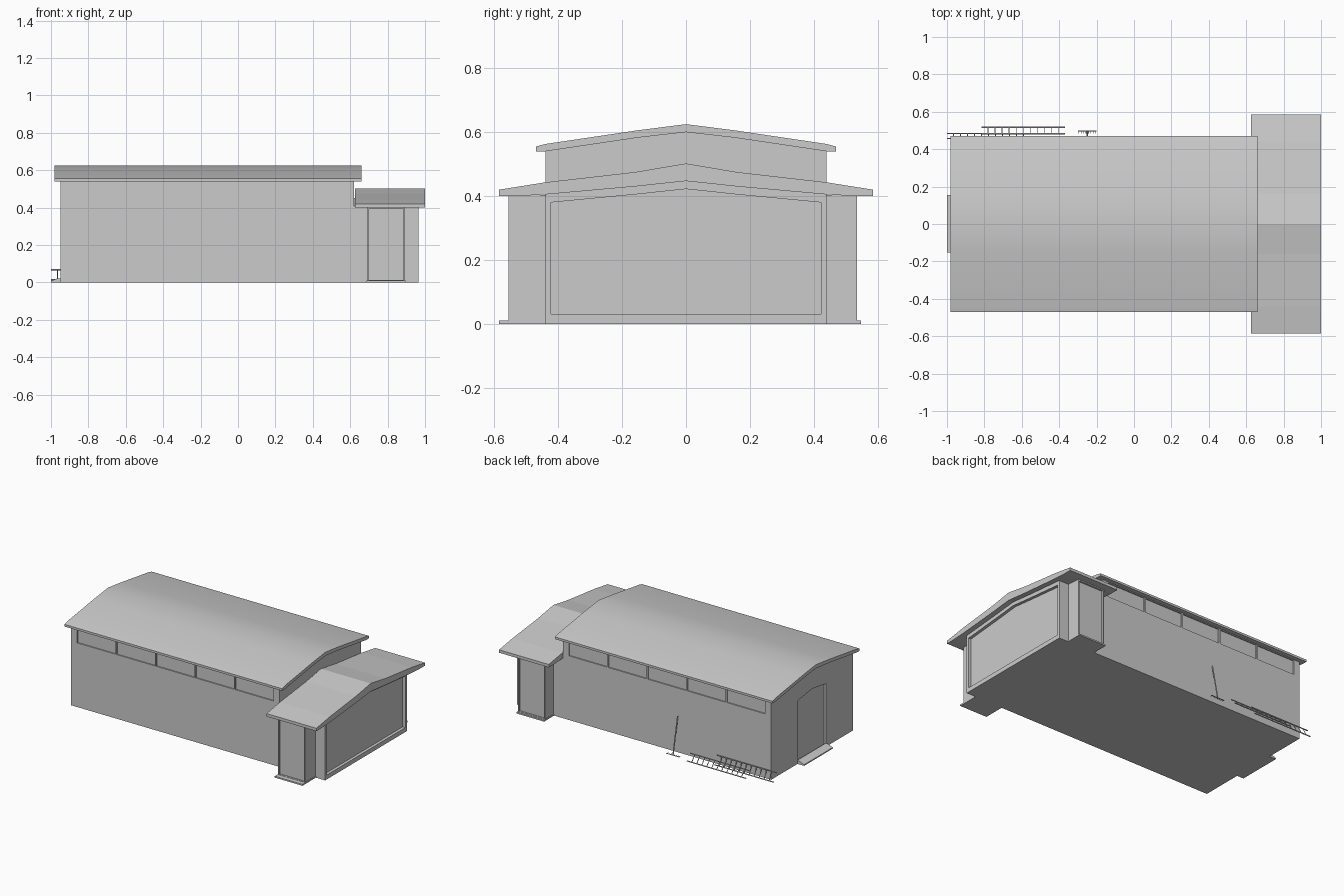
import bpy, bmesh, math
from mathutils import Vector

if "Cube" in bpy.data.objects:
    bpy.data.objects.remove(bpy.data.objects["Cube"])


def prism(name, profile, x0, x1, axis='x'):
    """Extrude a (y, z) profile along x, or an (x, z) profile along y."""
    bm = bmesh.new()
    def co(a, b, t):
        return (t, a, b) if axis == 'x' else (a, t, b)
    lo = [bm.verts.new(co(a, b, x0)) for a, b in profile]
    hi = [bm.verts.new(co(a, b, x1)) for a, b in profile]
    n = len(profile)
    bm.faces.new(lo)
    bm.faces.new(hi)
    for i in range(n):
        j = (i + 1) % n
        bm.faces.new((lo[i], lo[j], hi[j], hi[i]))
    bmesh.ops.recalc_face_normals(bm, faces=bm.faces)
    me = bpy.data.meshes.new(name)
    bm.to_mesh(me)
    bm.free()
    ob = bpy.data.objects.new(name, me)
    bpy.context.collection.objects.link(ob)
    return ob


def box(name, x0, x1, y0, y1, z0, z1):
    return prism(name, [(y0, z0), (y1, z0), (y1, z1), (y0, z1)], x0, x1)


def sym(half):
    """Mirror a half profile (y < 0, ending at the ridge y = 0)."""
    return half + [(-y, z) for y, z in reversed(half) if y != 0]


def cut(ob, *cutters):
    for c in cutters:
        m = ob.modifiers.new("recess", 'BOOLEAN')
        m.operation = 'DIFFERENCE'
        m.solver = 'EXACT'
        m.object = c
        c.hide_render = True
        c.hide_viewport = True
        c.display_type = 'WIRE'


def bar(name, a, b, r):
    """Thin square bar between two points."""
    a, b = Vector(a), Vector(b)
    bpy.ops.mesh.primitive_cylinder_add(vertices=6, radius=r, depth=(b - a).length,
                                        location=(a + b) / 2)
    ob = bpy.context.object
    ob.name = name
    ob.rotation_euler = (b - a).to_track_quat('Z', 'Y').to_euler()
    return ob


# Main hall with gabled ends
hall = prism("main_hall", sym([(-.44, 0), (-.44, .545), (-.15, .587), (0, .605)]), -.95, .62)

# Clerestory windows along both long walls, five bays each
for s in (-1, 1):
    for i in range(5):
        x = -.905 + .298 * i
        ya, yb = sorted((s * .432, s * .46))
        cut(hall, box("window_cutter", x, x + .288, ya, yb, .437, .535))

# Rear doorway, recessed, with a sloping threshold
cut(hall, prism("rear_door_cutter", sym([(-.15, .012), (-.15, .43), (0, .452)]), -.97, -.935))
prism("rear_threshold", [(-1, 0), (-.945, 0), (-.945, .022), (-.965, .022), (-1, .008)],
      -.152, .156, 'y')

# Main roof
roof = prism("main_roof",
             [(-.47, .54), (-.47, .555), (-.44, .563), (-.15, .606), (0, .625),
              (.15, .606), (.44, .563), (.47, .555), (.47, .54), (.44, .54),
              (.15, .583), (0, .60), (-.15, .583), (-.44, .54)], -.98, .66)
bpy.ops.object.select_all(action='DESELECT')
roof.select_set(True)
bpy.context.view_layer.objects.active = roof
bpy.ops.object.shade_smooth_by_angle(angle=math.radians(30))

# Entrance block with a large recessed gable panel
entrance = prism("entrance_block", sym([(-.44, 0), (-.44, .408), (-.15, .434), (0, .452)]),
                 .62, .965)
cut(entrance, prism("front_panel_cutter",
                    sym([(-.423, .03), (-.423, .38), (-.15, .406), (0, .422)]), .945, 1.0))

# Entrance roof
prism("entrance_roof",
      [(-.585, .40), (-.585, .42), (-.44, .443), (-.16, .475), (0, .502),
       (.16, .475), (.44, .443), (.585, .42), (.585, .40), (.53, .40), (.44, .405),
       (.16, .43), (0, .447), (-.16, .43), (-.44, .405), (-.53, .40)], .625, 1.0)

# Side porches with recessed doors and ground pads
for side, y_out, y_pad in (("near", -.555, -.585), ("far", .535, .548)):
    s = -1 if y_out < 0 else 1
    ya, yb = sorted((s * .43, y_out))
    porch = box(side + "_porch", .69, .892, ya, yb, 0, .404)
    ya, yb = sorted((y_out - s * .012, y_out + s * .03))
    cut(porch, box(side + "_door_cutter", .697, .885, ya, yb, .012, .392))
    ya, yb = sorted((s * .43, y_pad))
    box(side + "_porch_pad", .686, .895, ya, yb, 0, .01)


# Two ladders lying on their sides against the rear long wall
def ladder(name, x0, x1, low, high, rungs):
    for (y, z), part in ((low, "low"), (high, "high")):
        bar(f"{name}_{part}_rail", (x0, y, z), (x1, y, z), .004)
    for i in range(rungs):
        x = x0 + .035 + (x1 - x0 - .07) * i / (rungs - 1)
        bar(f"{name}_rung", (x, *low), (x, *high), .0025)


ladder("outer_ladder", -.815, -.37, (.517, .003), (.482, .043), 11)
ladder("inner_ladder", -1.0, -.555, (.484, .014), (.457, .068), 11)

# Rake leaning on the wall
bar("rake_handle", (-.25, .497, .002), (-.25, .447, .25), .004)
bar("rake_head", (-.30, .498, .003), (-.20, .498, .003), .003)
for i in range(8):
    x = -.295 + .09 * i / 7
    bar("rake_tine", (x, .485, .002), (x, .498, .002), .002)
